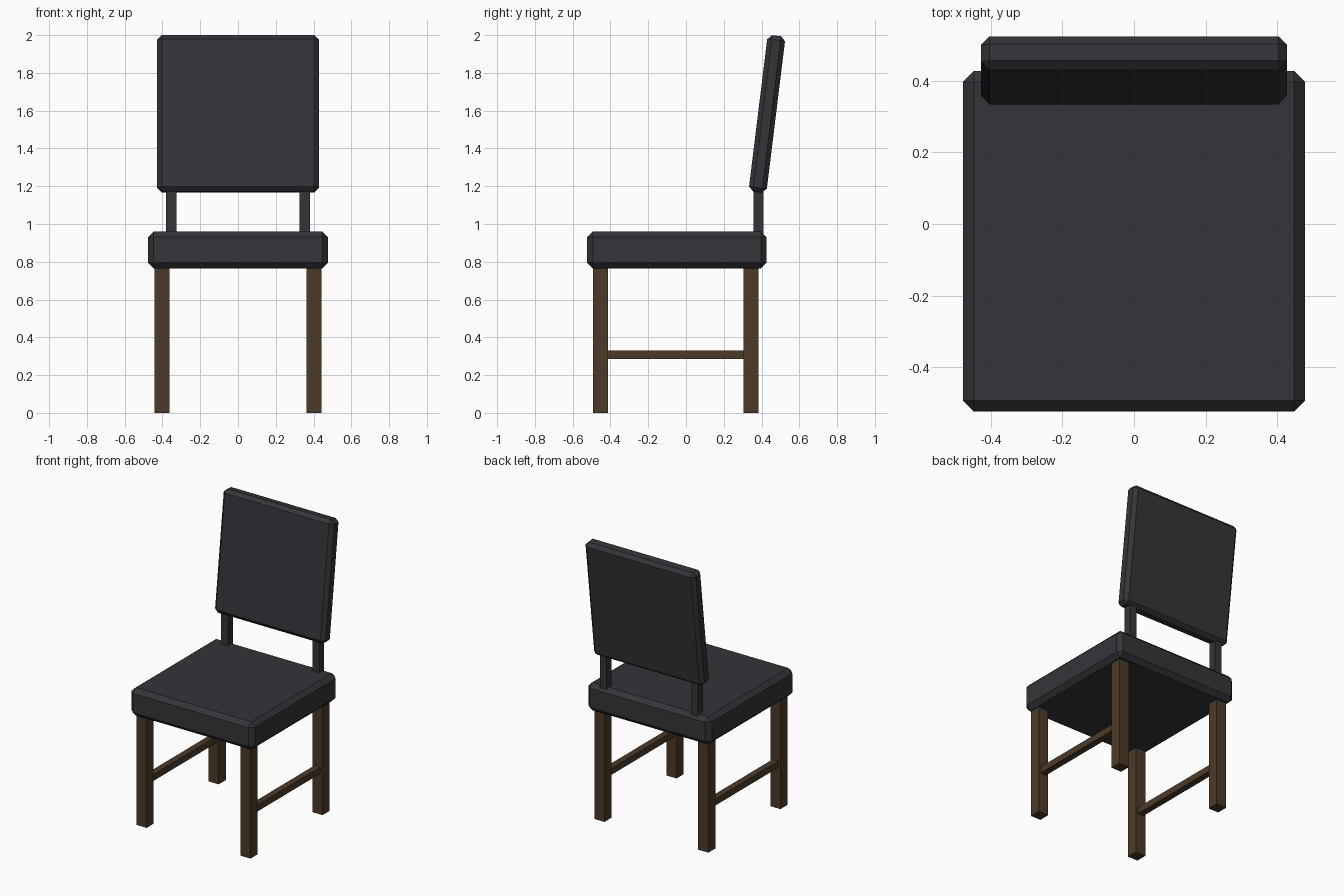
import bpy, math

if "Cube" in bpy.data.objects:
    bpy.data.objects.remove(bpy.data.objects["Cube"])


def material(name, color):
    m = bpy.data.materials.new(name)
    m.diffuse_color = (*color, 1)
    m.use_nodes = True
    m.node_tree.nodes["Principled BSDF"].inputs["Base Color"].default_value = m.diffuse_color
    return m


FABRIC = material("dark_fabric", (0.035, 0.035, 0.042))
WOOD = material("brown_wood", (0.075, 0.042, 0.022))


def box(name, center, size, mat, bevel=0.0, tilt=0.0):
    bpy.ops.mesh.primitive_cube_add(size=1, location=center)
    ob = bpy.context.object
    ob.name = name
    ob.scale = size
    bpy.ops.object.transform_apply(location=False, rotation=False, scale=True)
    ob.rotation_euler.x = tilt
    ob.data.materials.append(mat)
    if bevel:
        b = ob.modifiers.new("chamfer", 'BEVEL')
        b.width = bevel
        b.segments = 1
    return ob


# Cushioned seat and reclined backrest
box("seat", (0, -0.048, 0.8625), (0.955, 0.95, 0.195), FABRIC, bevel=0.03)
box("backrest", (0, 0.429, 1.583), (0.855, 0.095, 0.834), FABRIC,
    bevel=0.024, tilt=-math.radians(7))

for side, s in (("left", -1), ("right", 1)):
    # Post joining seat and backrest
    box(f"{side}_back_post", (s * 0.353, 0.384, 1.06), (0.054, 0.054, 0.32), FABRIC)
    # Legs
    for end, y in (("front", -0.453), ("back", 0.344)):
        box(f"{side}_{end}_leg", (s * 0.402, y, 0.39), (0.078, 0.078, 0.78), WOOD)
    # Side stretcher between the legs
    box(f"{side}_stretcher", (s * 0.402, -0.055, 0.309), (0.045, 0.76, 0.045), WOOD)
